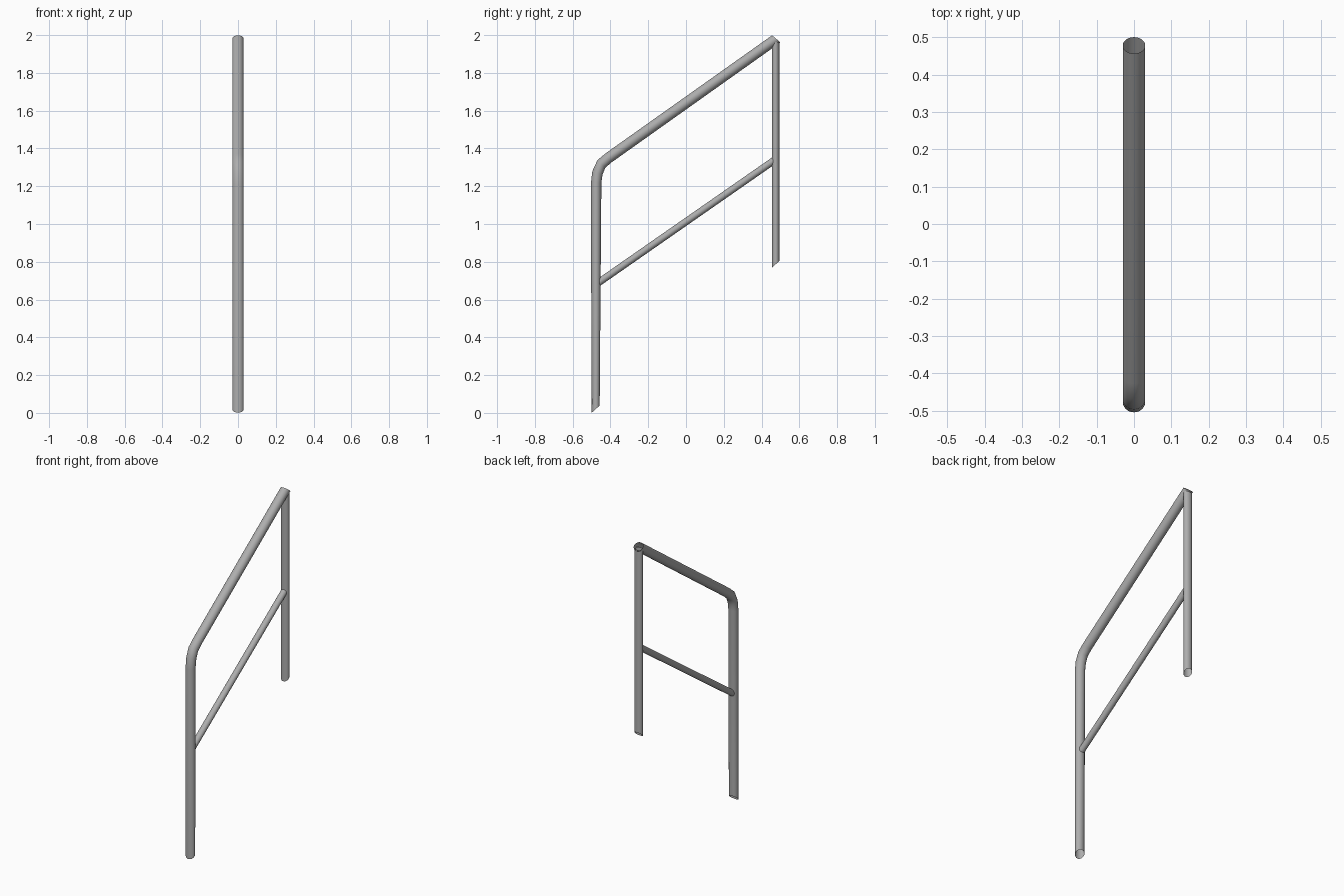
import bpy, bmesh, math

if "Cube" in bpy.data.objects:
    bpy.data.objects.remove(bpy.data.objects["Cube"])

SIDES = 24

# Dark grey metal
metal = bpy.data.materials.new("dark_grey_metal")
metal.diffuse_color = (0.42, 0.42, 0.42, 1.0)
metal.use_nodes = True
metal.node_tree.nodes["Principled BSDF"].inputs["Base Color"].default_value = metal.diffuse_color


def tube(name, rx, rings):
    """Open tube; each ring is (y, z, half_y, half_z) with half-width rx along x."""
    bm = bmesh.new()
    loops = []
    for y, z, hy, hz in rings:
        loop = []
        for i in range(SIDES):
            a = 2 * math.pi * i / SIDES
            c, s = math.cos(a), math.sin(a)
            loop.append(bm.verts.new((rx * c, y + hy * s, z + hz * s)))
        loops.append(loop)
    for lo, hi in zip(loops, loops[1:]):
        for i in range(SIDES):
            j = (i + 1) % SIDES
            bm.faces.new((lo[i], lo[j], hi[j], hi[i]))
    bmesh.ops.recalc_face_normals(bm, faces=bm.faces)
    for f in bm.faces:
        f.smooth = True
    me = bpy.data.meshes.new(name)
    bm.to_mesh(me)
    bm.free()
    me.materials.append(metal)
    ob = bpy.data.objects.new(name, me)
    bpy.context.collection.objects.link(ob)
    return ob


# Front post bending into the sloping handrail, with slanted open ends
tube("handrail", 0.03, [
    (-0.478, 0.02, 0.021, 0.019),
    (-0.476, 1.215, 0.028, 0.006),
    (-0.469, 1.27, 0.027, -0.009),
    (-0.448, 1.318, 0.021, -0.02),
    (-0.41, 1.35, 0.017, -0.023),
    (0.478, 1.980, 0.022, -0.019),
])

# Rear post, slanted at its foot
tube("rear_post", 0.027, [
    (0.474, 0.786, 0.02, 0.018),
    (0.474, 1.965, 0.02, 0.0),
])

# Thin sloping middle rail between the posts
tube("middle_rail", 0.02, [
    (-0.47, 0.685, 0.011, -0.0155),
    (0.467, 1.337, 0.011, -0.0155),
])
